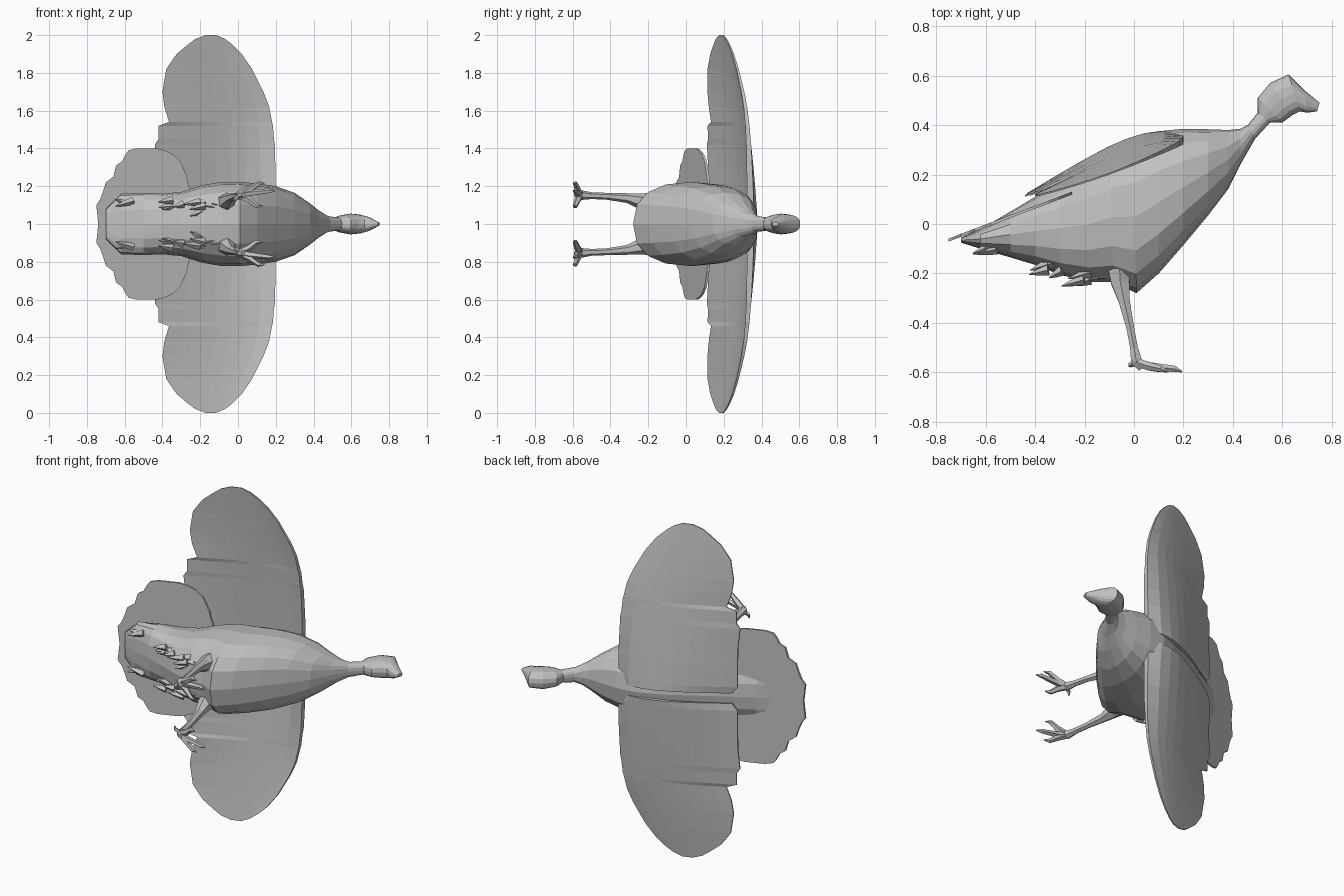
import bpy, bmesh, math, random
from mathutils import Vector

if "Cube" in bpy.data.objects:
    bpy.data.objects.remove(bpy.data.objects["Cube"])

random.seed(4)
grey = bpy.data.materials.new("plain grey")
grey.diffuse_color = (0.53, 0.53, 0.53, 1)
grey.use_nodes = True
grey.node_tree.nodes["Principled BSDF"].inputs["Base Color"].default_value = grey.diffuse_color
MID = 1.0  # bird lies on its side: symmetry plane is z = 1


def finish(name, bm, mirror=True):
    bmesh.ops.remove_doubles(bm, verts=bm.verts, dist=0.0005)
    bmesh.ops.recalc_face_normals(bm, faces=bm.faces)
    me = bpy.data.meshes.new(name)
    bm.to_mesh(me)
    bm.free()
    me.materials.append(grey)
    ob = bpy.data.objects.new(name, me)
    ob.location.z = MID
    bpy.context.collection.objects.link(ob)
    if mirror:
        m = ob.modifiers.new("mirror", 'MIRROR')
        m.use_axis = (False, False, True)
    return ob


def skin(bm, rings):
    """Join rings of points with faces and cap both ends."""
    vr = [[bm.verts.new(p) for p in r] for r in rings]
    n = len(vr[0])
    for a, b in zip(vr, vr[1:]):
        for i in range(n):
            j = (i + 1) % n
            bm.faces.new((a[i], a[j], b[j], b[i]))
    bm.faces.new(vr[0])
    bm.faces.new(vr[-1][::-1])


def tube(bm, path, sides=6):
    """Path entries are x, y, z, radius."""
    pts = [Vector(p[:3]) for p in path]
    rings = []
    for i, p in enumerate(pts):
        d = pts[min(i + 1, len(pts) - 1)] - pts[max(i - 1, 0)]
        q = d.to_track_quat('Z', 'X')
        rings.append([p + q @ Vector((path[i][3] * math.cos(k * math.tau / sides),
                                      path[i][3] * math.sin(k * math.tau / sides), 0))
                      for k in range(sides)])
    skin(bm, rings)


def panel(name, stations, height, thick, steps=8):
    """Thin feathered surface from (z, front x, rear x) stations."""
    rings = []
    for z, xf, xr in stations:
        up, low = [], []
        for k in range(steps + 1):
            t = k / steps
            x = xf + (xr - xf) * t
            y = height(x, z, t)
            h = thick(t, z)
            up.append((x, y + h, z))
            low.append((x, y - h, z))
        rings.append(up + low[::-1])
    bm = bmesh.new()
    skin(bm, rings)
    return finish(name, bm)


# body, neck and head: upper x,y / lower x,y / half width
sections = [
    (-.70, -.055, -.70, -.075, .08), (-.62, -.02, -.62, -.10, .16),
    (-.50, .05, -.50, -.135, .165), (-.40, .11, -.40, -.165, .16),
    (-.30, .17, -.30, -.205, .17), (-.20, .23, -.18, -.235, .205),
    (-.10, .29, -.08, -.235, .222), (0, .34, .01, -.28, .223),
    (.10, .375, .10, -.20, .215), (.20, .385, .20, -.085, .20),
    (.30, .383, .30, .035, .165), (.38, .38, .38, .14, .11),
    (.43, .385, .43, .24, .07), (.46, .40, .49, .345, .042),
    (.50, .45, .55, .41, .035), (.50, .51, .60, .41, .045),
    (.55, .57, .64, .44, .055), (.625, .605, .67, .455, .05),
    (.69, .54, .70, .45, .036), (.75, .49, .74, .455, .01)]
rings = []
for ux, uy, lx, ly, w in sections:
    ring = []
    for k in range(16):
        a = k * math.tau / 16
        c, s = math.cos(a), math.sin(a)
        c = math.copysign(abs(c) ** .85, c)
        s = math.copysign(abs(s) ** .8, s)
        f = (1 + c) / 2
        ring.append((lx + (ux - lx) * f, ly + (uy - ly) * f, w * s))
    rings.append(ring)
bm = bmesh.new()
skin(bm, rings)
finish("body_and_head", bm, mirror=False)

# spread wings, cambered at the root and drooping to the tip
wing = [(.03, .19, -.40), (.07, .20, -.43), (.20, .20, -.43), (.30, .198, -.43),
        (.42, .195, -.44), (.45, .19, -.42), (.52, .185, -.42), (.54, .18, -.365),
        (.62, .165, -.39), (.70, .135, -.40), (.82, .075, -.38), (.90, .02, -.325),
        (.95, -.03, -.265), (.98, -.07, -.225), (1.0, -.115, -.17)]


def wing_height(x, z, t):
    camber = .075 * (1 - z) * math.sin(math.pi * t ** .7)
    return .12 + (x + .44) * .344 + camber - .035 * z * z


panel("wings", wing, wing_height,
      lambda t, z: .003 + .017 * (1 - z) * (1 - t) ** 1.5)

# fanned tail
tail = [(0, -.25, -.74), (.10, -.25, -.75), (.13, -.25, -.73), (.17, -.25, -.715),
        (.22, -.265, -.70), (.25, -.27, -.66), (.31, -.295, -.645),
        (.33, -.305, -.615), (.37, -.345, -.595), (.39, -.39, -.58), (.40, -.43, -.54)]
panel("tail_fan", tail, lambda x, z, t: -.065 + (x + .75) * .38,
      lambda t, z: .006, 4)

# legs with toes
bm = bmesh.new()
tube(bm, [(-.06, -.15, .11, .06), (-.055, -.24, .12, .042), (-.04, -.31, .137, .026),
          (-.015, -.42, .147, .018), (.0, -.50, .15, .018), (.01, -.555, .153, .026),
          (.03, -.585, .155, .015)])
for tx, tz in ((.195, .175), (.14, .215), (.13, .095)):
    tube(bm, [(.0, -.555, .153, .018), (.06, -.575, .153 + (tz - .153) * .45, .018),
              (tx - .03, -.586, tz, .013), (tx, -.597, tz, .003)], 5)
tube(bm, [(.01, -.56, .15, .014), (-.015, -.57, .13, .01), (-.02, -.575, .11, .003)], 5)
finish("legs", bm)

# ragged feather tufts on thighs and under the tail
bm = bmesh.new()
for cx, cy, cz in ((-.08, -.17, .10), (-.20, -.20, .09), (-.32, -.17, .11), (-.55, -.08, .13)):
    for _ in range(4):
        p = Vector((cx, cy, cz)) + Vector([random.uniform(-.03, .03) for _ in range(3)])
        q = p + Vector((-random.uniform(.04, .1), -random.uniform(.01, .04),
                        random.uniform(-.03, .03)))
        tube(bm, [(*p, .022), (*((p + q) / 2), .014), (*q, .002)], 4)
finish("feather_tufts", bm)
